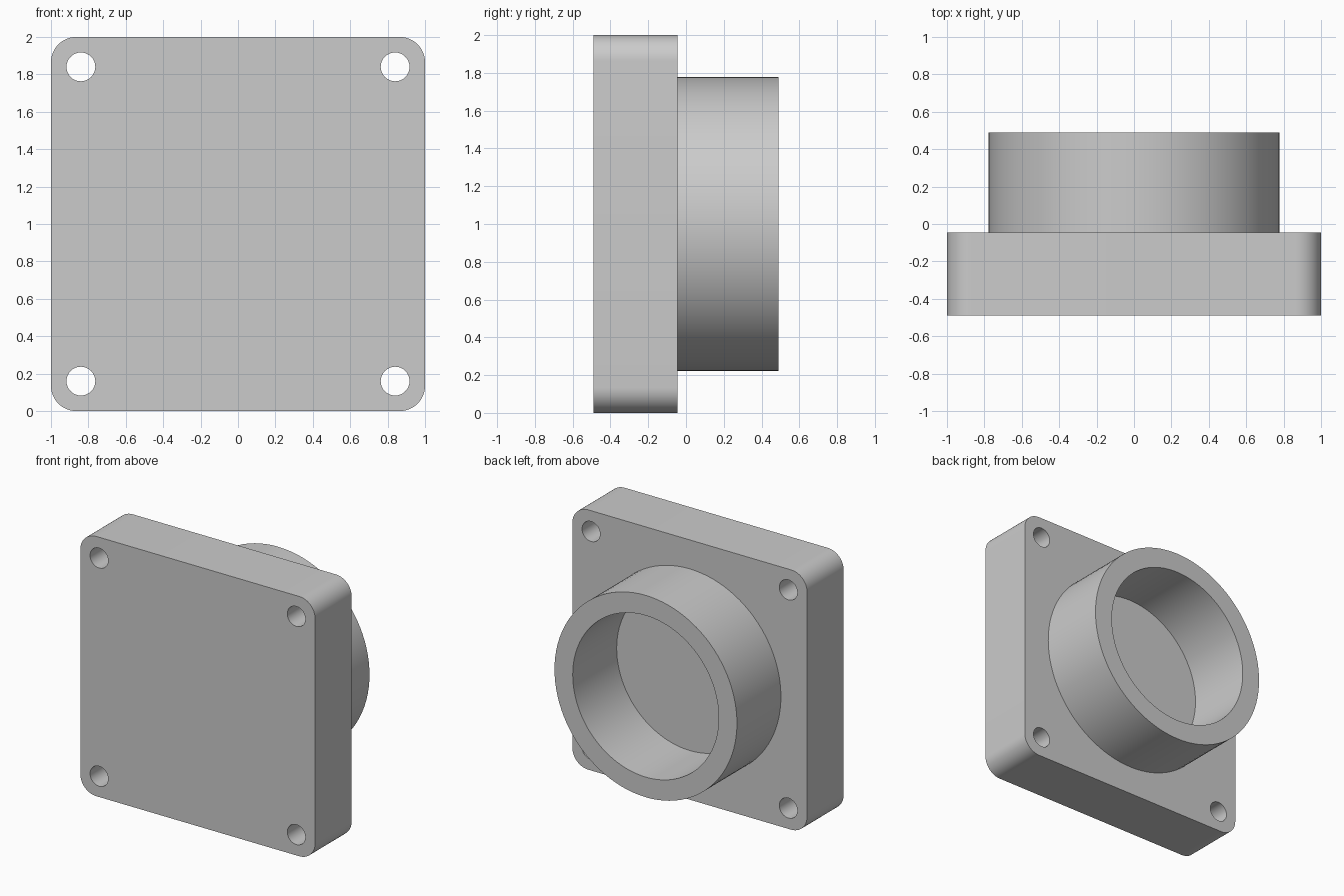
import bpy, bmesh
from math import radians, pi, sin, cos
from mathutils import Matrix

cube = bpy.data.objects.get("Cube")
if cube:
    bpy.data.objects.remove(cube, do_unlink=True)

FRONT, FACE, BACK = -0.49, -0.045, 0.49   # plate front, plate back, collar rim

grey = bpy.data.materials.new("plain grey")
grey.use_nodes = True
colour = (0.6, 0.6, 0.6, 1)
grey.diffuse_color = colour
grey.node_tree.nodes["Principled BSDF"].inputs["Base Color"].default_value = colour


def add_object(name, bm):
    bmesh.ops.recalc_face_normals(bm, faces=bm.faces)
    mesh = bpy.data.meshes.new(name)
    bm.to_mesh(mesh)
    bm.free()
    mesh.materials.append(grey)
    ob = bpy.data.objects.new(name, mesh)
    bpy.context.collection.objects.link(ob)
    return ob


def activate(ob):
    bpy.ops.object.select_all(action='DESELECT')
    ob.select_set(True)
    bpy.context.view_layer.objects.active = ob


# Square plate with four rounded corners
bm = bmesh.new()
bmesh.ops.create_cube(bm, size=1, matrix=Matrix.Translation((0, (FRONT + FACE) / 2, 1))
                      @ Matrix.Diagonal((2, FACE - FRONT, 2, 1)))
corners = [e for e in bm.edges
           if abs(e.verts[0].co.y - e.verts[1].co.y) > 0.1]
bmesh.ops.bevel(bm, geom=corners, offset=0.135, segments=12, profile=0.5, affect='EDGES')
plate = add_object("mounting_plate", bm)

# Cutters for the four bolt holes
bm = bmesh.new()
for x in (-0.84, 0.84):
    for z in (0.16, 1.84):
        bmesh.ops.create_cone(bm, cap_ends=True, segments=32, radius1=0.077, radius2=0.077,
                              depth=1, matrix=Matrix.Translation((x, (FRONT + FACE) / 2, z))
                              @ Matrix.Rotation(pi / 2, 4, 'X'))
cutter = add_object("bolt_hole_cutters", bm)

activate(plate)
cut = plate.modifiers.new("bolt_holes", 'BOOLEAN')
cut.object = cutter
cut.operation = 'DIFFERENCE'
cut.solver = 'EXACT'
bpy.ops.object.modifier_apply(modifier=cut.name)
bpy.data.objects.remove(cutter, do_unlink=True)

# Round collar: an open tube standing on the back of the plate
bm = bmesh.new()
profile = [(0.777, FACE), (0.777, BACK), (0.622, BACK), (0.622, FACE)]
steps = 96
rings = [[bm.verts.new((r * cos(2 * pi * i / steps), y, 1 + r * sin(2 * pi * i / steps)))
          for i in range(steps)] for r, y in profile]
for a, b in zip(rings, rings[1:] + rings[:1]):
    for i in range(steps):
        j = (i + 1) % steps
        bm.faces.new((a[i], a[j], b[j], b[i]))
collar = add_object("round_collar", bm)

# Smooth curved walls, sharp rims
for ob in (plate, collar):
    activate(ob)
    bpy.ops.object.shade_smooth_by_angle(angle=radians(30))
